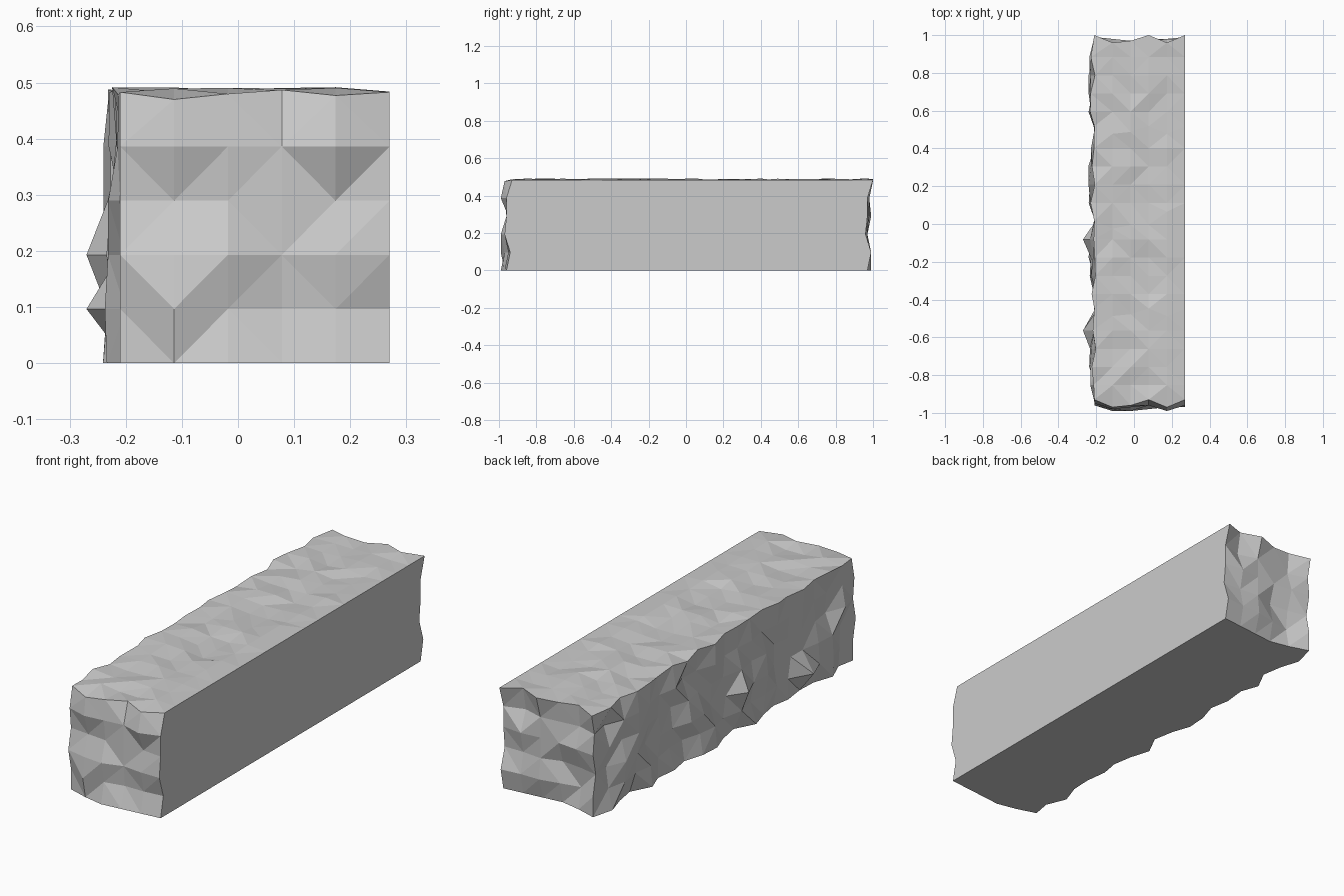
import bpy, bmesh, random

old = bpy.data.objects.get("Cube")
if old:
    bpy.data.objects.remove(old, do_unlink=True)

random.seed(4)
CELLS = 5                      # grid cells along each block edge
BLOCKS = 4
STEP = 0.0965
ROWS = CELLS + 1
LENGTH = CELLS * BLOCKS + 1    # grid lines along the whole row
RIGHT, LEFT, START = 0.27, -0.21, -0.95

stone = bpy.data.materials.new("grey stone")
stone.use_nodes = True
grey = (0.6, 0.6, 0.6, 1)
stone.diffuse_color = grey
stone.node_tree.nodes["Principled BSDF"].inputs["Base Color"].default_value = grey

# Chipped end relief in hundredths, bottom row first, left to right
RELIEF = ["520123", "502445", "310322", "543343", "412303", "623626"]
MIDDLE_TOP = "402294"

# Shared roughness of the broken side and of the top, by grid index
side = [[random.uniform(-0.243, -0.19) for k in range(ROWS)] for j in range(LENGTH)]
top = [[random.uniform(0.474, 0.492) for i in range(ROWS)] for j in range(LENGTH)]
for j in (4, 9):
    side[j][1 if j == 4 else 2] = -0.27
# Outward run of the upper edge of the broken side
for j in range(LENGTH):
    side[j][CELLS] = random.uniform(-0.235, -0.2)
    top[j][CELLS] = 0.484
    if j % CELLS == 0:
        side[j] = [LEFT] * ROWS
top[0] = [0.483, 0.47, 0.48, 0.487, 0.477, 0.483]


def place(i, j, k):
    """Position of one grid point of the rough stone row."""
    x = side[j][k] if i == 0 else RIGHT - (CELLS - i) * (RIGHT - LEFT) / CELLS
    y = START + j * STEP
    if j % CELLS == 0:
        row = MIDDLE_TOP if (j == CELLS * 2 and k == CELLS) else RELIEF[k]
        y += (int(row[i]) - 4) / 100
    z = top[j][i] if k == CELLS else k * STEP
    return x, y, z


def make_block(number):
    bm = bmesh.new()
    bmesh.ops.create_cube(bm, size=CELLS)
    bmesh.ops.subdivide_edges(bm, edges=bm.edges[:], cuts=CELLS - 1, use_grid_fill=True)
    for v in bm.verts:
        i, j, k = (round(c + CELLS / 2) for c in v.co)
        v.co = place(i, j + number * CELLS, k)
    bmesh.ops.triangulate(bm, faces=bm.faces[:], quad_method='SHORT_EDGE')
    bmesh.ops.recalc_face_normals(bm, faces=bm.faces[:])
    mesh = bpy.data.meshes.new(f"stone_block_{number + 1}")
    bm.to_mesh(mesh)
    bm.free()
    mesh.materials.append(stone)
    block = bpy.data.objects.new(mesh.name, mesh)
    bpy.context.collection.objects.link(block)


# Four interlocking blocks in a row
for n in range(BLOCKS):
    make_block(n)
